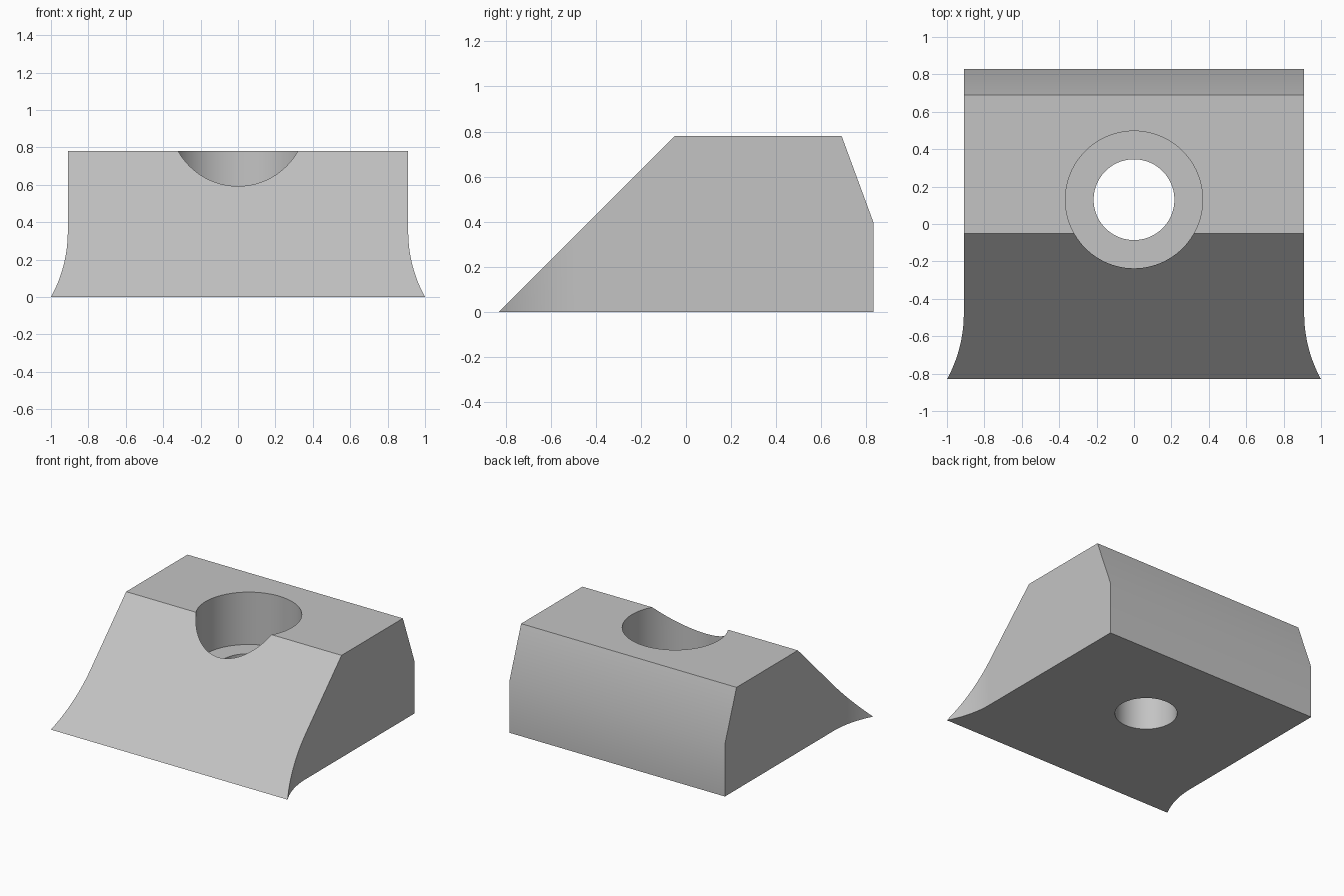
import bpy
import bmesh
from math import sqrt
from mathutils import Vector

if "Cube" in bpy.data.objects:
    bpy.data.objects.remove(bpy.data.objects["Cube"], do_unlink=True)

grey = bpy.data.materials.new("plain grey")
grey.use_nodes = True
grey.diffuse_color = (0.55, 0.55, 0.55, 1)
grey.node_tree.nodes["Principled BSDF"].inputs["Base Color"].default_value = (0.55, 0.55, 0.55, 1)


def prism(name, points, travel):
    """Extrude a closed outline along a vector."""
    bm = bmesh.new()
    face = bm.faces.new([bm.verts.new(p) for p in points])
    extruded = bmesh.ops.extrude_face_region(bm, geom=[face])["geom"]
    bmesh.ops.translate(bm, vec=Vector(travel),
                        verts=[v for v in extruded if isinstance(v, bmesh.types.BMVert)])
    bmesh.ops.recalc_face_normals(bm, faces=bm.faces)
    mesh = bpy.data.meshes.new(name)
    bm.to_mesh(mesh)
    bm.free()
    mesh.materials.append(grey)
    obj = bpy.data.objects.new(name, mesh)
    bpy.context.collection.objects.link(obj)
    return obj


def cylinder(name, radius, bottom, top):
    bpy.ops.mesh.primitive_cylinder_add(vertices=96, radius=radius, depth=top - bottom,
                                        location=(0, 0.13, (top + bottom) / 2))
    obj = bpy.context.object
    obj.name = name
    obj.data.materials.append(grey)
    return obj


def cut(target, tool, operation):
    tool.hide_render = True
    mod = target.modifiers.new(tool.name, "BOOLEAN")
    mod.operation = operation
    mod.solver = "EXACT"
    mod.object = tool
    bpy.ops.object.select_all(action="DESELECT")
    bpy.context.view_layer.objects.active = target
    target.select_set(True)
    bpy.ops.object.modifier_apply(modifier=mod.name)
    bpy.data.objects.remove(tool, do_unlink=True)


# Side profile of the wedge block
profile = [(-0.83, 0), (0.83, 0), (0.83, 0.40), (0.69, 0.78), (-0.05, 0.78)]
block = prism("wedge_block", [(-1.2, y, z) for y, z in profile], (2.4, 0, 0))

# Plan outline: straight sides flaring in an arc towards the front edge
half, flare, run = 0.91, 0.09, 0.35
radius = (run ** 2 + flare ** 2) / (2 * flare)
right = [(half, 1.0)]
for i in range(17):
    d = run * i / 16
    right.append((half + radius - sqrt(radius ** 2 - d ** 2), run - 0.83 - d))
right.append((half + flare, -1.0))
outline = right + [(-x, y) for x, y in reversed(right)]
cut(block, prism("plan_cutter", [(x, y, -0.2) for x, y in outline], (0, 0, 1.4)), "INTERSECT")

# Counterbored bolt hole
cut(block, cylinder("counterbore_cutter", 0.367, 0.38, 1.2), "DIFFERENCE")
cut(block, cylinder("bolt_hole_cutter", 0.216, -0.3, 0.6), "DIFFERENCE")

# Smooth the curved walls, keep the hard edges
bpy.ops.object.shade_smooth_by_angle(angle=0.5236)
